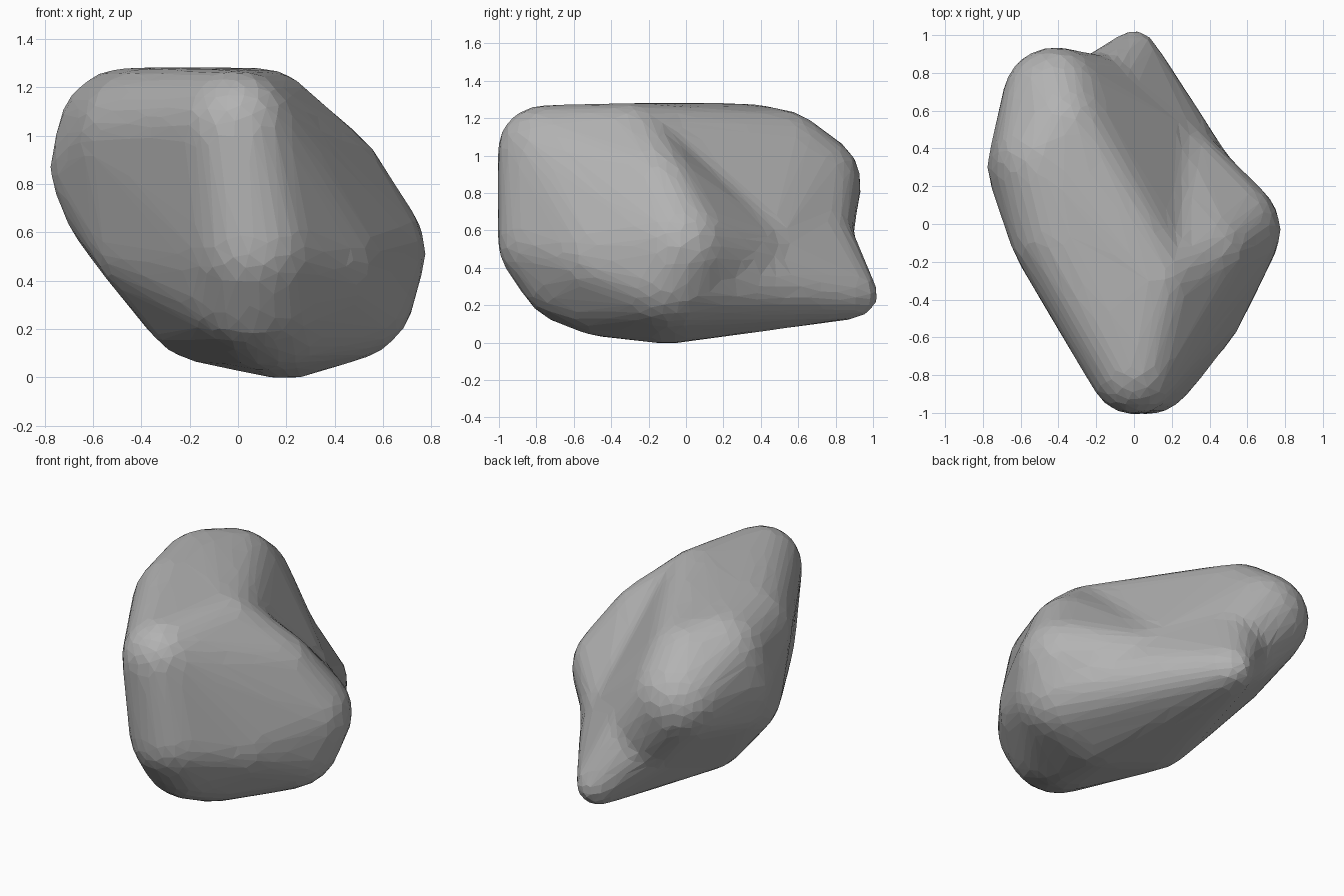
import bpy, bmesh

cube = bpy.data.objects.get("Cube")
if cube:
    bpy.data.objects.remove(cube, do_unlink=True)

# Rounded lumps of the boulder: x, y, z, radius
LUMPS = {
    "front_top": (0.0, -0.77, 1.03, 0.23),
    "front_low": (0.07, -0.74, 0.54, 0.26),
    "front_base": (0.08, -0.6, 0.39, 0.29),
    "crest": (0.1, -0.3, 1.04, 0.23),
    "flank": (-0.38, -0.05, 1.0, 0.27),
    "left_top": (-0.47, 0.33, 1.0, 0.27),
    "left": (-0.52, 0.3, 0.87, 0.25),
    "left_low": (-0.47, 0.27, 0.74, 0.25),
    "left_mid": (-0.33, -0.03, 0.57, 0.26),
    "back_top": (-0.38, 0.5, 0.98, 0.26),
    "back": (-0.42, 0.66, 0.85, 0.27),
    "keel": (0.2, -0.1, 0.3, 0.3),
    "keel_front": (0.13, -0.45, 0.34, 0.3),
    "keel_left": (-0.14, 0.0, 0.32, 0.25),
    "right": (0.5, -0.03, 0.52, 0.27),
    "right_low": (0.43, -0.1, 0.37, 0.3),
    "right_front": (0.3, -0.42, 0.47, 0.28),
    "right_top": (0.38, -0.15, 0.82, 0.21),
    "shoulder": (0.13, 0.34, 0.4, 0.27),
    "saddle": (-0.18, 0.64, 0.55, 0.24),
    "nub": (0.0, 0.9, 0.255, 0.12),
}

# Each mass is the hull around several lumps
MASSES = (
    "front_top front_low front_base crest flank left_top left left_low left_mid "
    "back_top back keel keel_front keel_left",
    "front_top front_low front_base crest right right_low right_front right_top "
    "keel keel_front keel_left shoulder",
    "nub keel keel_left right_low shoulder saddle",
    "crest flank left_top back_top back saddle shoulder left_low left_mid keel_left",
)
# Extra radius that the softening takes away again
ALLOWANCE = 0.012


def add_hull(bm, names):
    part = bmesh.new()
    for name in names.split():
        x, y, z, r = LUMPS[name]
        ball = bmesh.ops.create_icosphere(part, subdivisions=3, radius=r + ALLOWANCE)
        bmesh.ops.translate(part, verts=ball["verts"], vec=(x, y, z))
    hull = bmesh.ops.convex_hull(part, input=part.verts)
    # Keep only the hull skin
    skin = {g for g in hull["geom"] if isinstance(g, bmesh.types.BMFace)}
    extra = [f for f in part.faces if f not in skin]
    bmesh.ops.delete(part, geom=extra, context="FACES")
    loose = [v for v in part.verts if not v.link_faces]
    bmesh.ops.delete(part, geom=loose, context="VERTS")
    bmesh.ops.recalc_face_normals(part, faces=part.faces)
    mesh = bpy.data.meshes.new("mass")
    part.to_mesh(mesh)
    part.free()
    bm.from_mesh(mesh)
    bpy.data.meshes.remove(mesh)


bm = bmesh.new()
for names in MASSES:
    add_hull(bm, names)
mesh = bpy.data.meshes.new("boulder")
bm.to_mesh(mesh)
bm.free()
boulder = bpy.data.objects.new("boulder", mesh)
bpy.context.collection.objects.link(boulder)

# Stone colour
stone = bpy.data.materials.new("grey_stone")
stone.use_nodes = True
colour = (0.45, 0.45, 0.45, 1.0)
stone.diffuse_color = colour
stone.node_tree.nodes["Principled BSDF"].inputs["Base Color"].default_value = colour
mesh.materials.append(stone)

# Fuse the masses, soften the joins and cut into facets
fuse = boulder.modifiers.new("fuse", "REMESH")
fuse.mode = "VOXEL"
fuse.voxel_size = 0.03
soften = boulder.modifiers.new("soften", "SMOOTH")
soften.factor = 0.5
soften.iterations = 20
facet = boulder.modifiers.new("facet", "DECIMATE")
facet.ratio = 0.05
